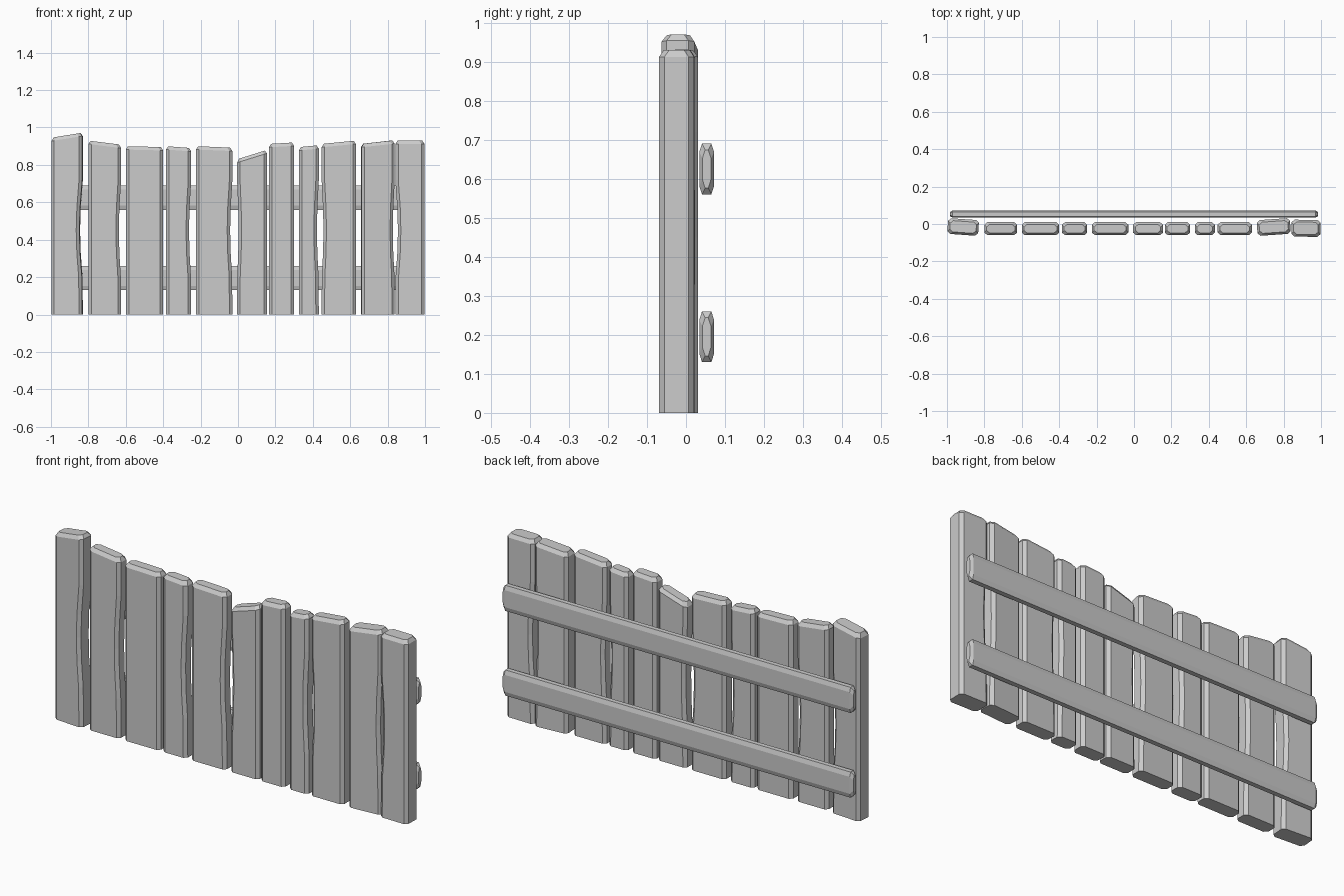
import bpy, bmesh, math
from mathutils import Matrix, Vector

if "Cube" in bpy.data.objects:
    bpy.data.objects.remove(bpy.data.objects["Cube"])

# One plain grey for the whole fence
grey = bpy.data.materials.new("plain_grey")
grey.use_nodes = True
GREY = (0.6, 0.6, 0.6, 1)
grey.diffuse_color = GREY
grey.node_tree.nodes["Principled BSDF"].inputs["Base Color"].default_value = GREY


def octagon(a0, a1, b0, b1, ca, cb):
    """Rectangle outline with cut corners."""
    return [(a0 + ca, b0), (a1 - ca, b0), (a1, b0 + cb), (a1, b1 - cb),
            (a1 - ca, b1), (a0 + ca, b1), (a0, b1 - cb), (a0, b0 + cb)]


def loft(name, rings):
    """Skin a stack of rings and cap both ends."""
    bm = bmesh.new()
    loops = [[bm.verts.new(p) for p in ring] for ring in rings]
    for low, high in zip(loops, loops[1:]):
        for i in range(len(low)):
            j = (i + 1) % len(low)
            bm.faces.new((low[i], low[j], high[j], high[i]))
    bm.faces.new(loops[0])
    bm.faces.new(loops[-1])
    bmesh.ops.recalc_face_normals(bm, faces=bm.faces)
    mesh = bpy.data.meshes.new(name)
    bm.to_mesh(mesh)
    bm.free()
    mesh.materials.append(grey)
    obj = bpy.data.objects.new(name, mesh)
    bpy.context.collection.objects.link(obj)
    return obj


def plank(name, x0, x1, top_l, top_r, bow_l=0, bow_r=0, y0=-0.06, y1=0.01, turn=0):
    """Upright board with worn sides, a slanted top and chamfered edges."""
    half, mid = (x1 - x0) / 2, (x0 + x1) / 2
    slope = (top_r - top_l) / (x1 - x0)
    rings = []
    for z in (0, 0.2, 0.33, 0.45, 0.57, 0.72):
        worn = max(0, math.cos((z - 0.45) / 0.27 * math.pi / 2))
        ring = octagon(-half + bow_l * worn, half - bow_r * worn, y0, y1, 0.016, 0.014)
        rings.append([(x, y, z) for x, y in ring])
    for inset, drop in ((0, 0.018), (0.012, 0)):
        ring = octagon(-half + inset, half - inset, y0 + inset, y1 - inset, 0.016, 0.014)
        rings.append([(x, y, top_l + slope * (x + half) - drop) for x, y in ring])
    spin = Matrix.Rotation(math.radians(turn), 3, 'Z')
    shift = Vector((mid, 0, 0))
    return loft(name, [[spin @ Vector(p) + shift for p in r] for r in rings])


# Thin boards between the posts
boards = [
    (-0.80, -0.625, 0.93, 0.908, 0, 0.012),
    (-0.60, -0.40, 0.90, 0.895, 0, 0),
    (-0.385, -0.25, 0.90, 0.89, 0, 0.012),
    (-0.225, -0.03, 0.90, 0.892, 0, 0.012),
    (-0.005, 0.155, 0.83, 0.88, 0.008, 0),
    (0.165, 0.30, 0.912, 0.92, 0, 0),
    (0.325, 0.432, 0.895, 0.905, 0, 0.01),
    (0.447, 0.63, 0.912, 0.93, 0.01, 0),
]
for n, data in enumerate(boards, 1):
    plank(f"board_{n}", *data)

# Thicker end boards, two of them twisted
plank("right_end_board", -0.995, -0.83, 0.945, 0.972, 0, 0.015, -0.058, 0.026, -4)
plank("left_inner_board", 0.657, 0.835, 0.912, 0.932, 0, 0.01, -0.058, 0.026, 4)
plank("left_end_board", 0.842, 0.997, 0.93, 0.93, 0.014, 0, -0.068, 0.022, -1)

# Two cross rails on the back
for name, z0 in (("lower_rail", 0.13), ("upper_rail", 0.56)):
    rings = []
    for x, inset in ((-0.985, 0.008), (-0.97, 0), (0.97, 0), (0.985, 0.008)):
        ring = octagon(0.034 + inset, 0.072 - inset, z0 + 2 * inset,
                       z0 + 0.13 - 2 * inset, 0.007, 0.022)
        rings.append([(x, y, z) for y, z in ring])
    loft(name, rings)
